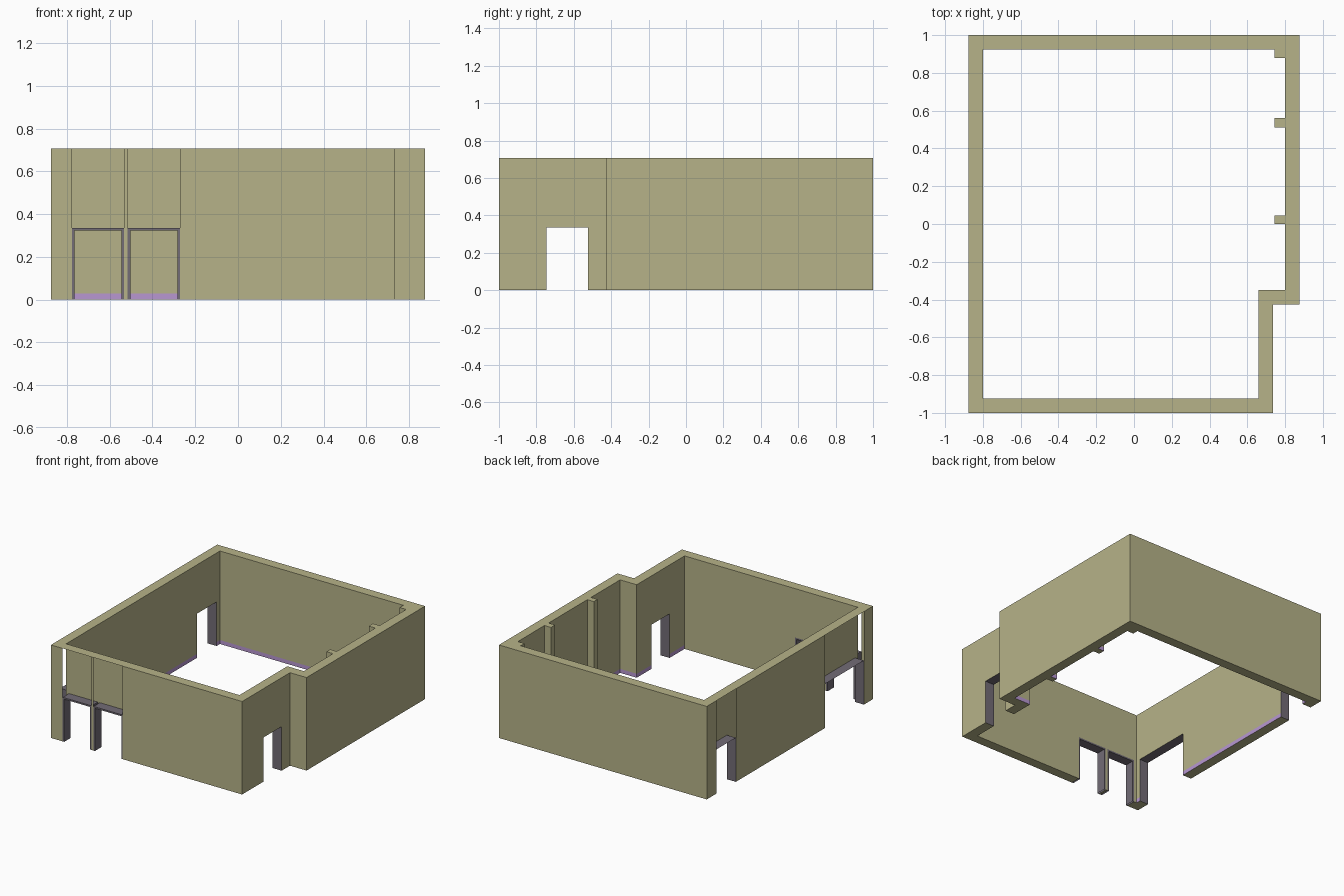
import bpy, bmesh
from mathutils import Vector

if "Cube" in bpy.data.objects:
    bpy.data.objects.remove(bpy.data.objects["Cube"])

H, DOOR, SKIRT = 0.708, 0.336, 0.03
X, XI = 0.875, 0.80
OUTER = [(-X, -1), (.735, -1), (.735, -.425), (X, -.425), (X, 1), (-X, 1)]
INNER = [(-XI, -.925), (.66, -.925), (.66, -.35), (XI, -.35)]
for y0, y1 in ((0, .045), (.51, .56), (.88, .925)):          # pilasters
    INNER += [(XI, y0), (.745, y0), (.745, y1), (XI, y1)]
INNER[-1] = (-XI, .925)                                       # last pilaster meets the back wall

# openings: axis along wall, start, end, outer plane, inner plane, open lintel, frame width
OPENINGS = [
    (0, -.776, -.533, -1, -.925, True, .012),
    (0, -.516, -.271, -1, -.925, True, .012),
    (1, -.89, -.42, -X, -XI, True, 0),
    (1, .65, .885, -X, -XI, True, 0),
    (1, -.745, -.525, .735, .66, False, 0),
]


def material(name, rgb):
    m = bpy.data.materials.new(name)
    m.diffuse_color = (*rgb, 1)
    m.use_nodes = True
    m.node_tree.nodes["Principled BSDF"].inputs["Base Color"].default_value = m.diffuse_color
    return m


def finish(bm, name, mats):
    me = bpy.data.meshes.new(name)
    bm.to_mesh(me)
    bm.free()
    for m in mats:
        me.materials.append(m)
    bpy.context.collection.objects.link(bpy.data.objects.new(name, me))


wall_mat = material("wall_paint", (.47, .45, .25))
skirt_mat = material("skirting", (.48, .31, .64))
reveal_mat = material("reveal", (.17, .15, .18))

# wall ring: side quads plus filled top and bottom
bm = bmesh.new()
caps = {0: [], H: []}
for loop, inside in ((OUTER, False), (INNER, True)):
    rings = [[bm.verts.new((x, y, z)) for x, y in loop] for z in (0, H)]
    n = len(loop)
    for i in range(n):
        j = (i + 1) % n
        f = bm.faces.new((rings[0][i], rings[0][j], rings[1][j], rings[1][i]))
        f.material_index = int(inside and i > 0)
        for ring, z in zip(rings, (0, H)):
            caps[z].append(bm.edges.get((ring[i], ring[j])))
for edges in caps.values():
    bmesh.ops.triangle_fill(bm, edges=edges, use_beauty=True)
bmesh.ops.recalc_face_normals(bm, faces=bm.faces)

# cut lines for skirting and openings
cuts = [(2, SKIRT), (2, DOOR)]
for o in OPENINGS:
    cuts += [(o[0], o[1]), (o[0], o[2])]
for axis, v in cuts:
    co, no = Vector(), Vector()
    co[axis], no[axis] = v, 1
    bmesh.ops.bisect_plane(bm, geom=bm.verts[:] + bm.edges[:] + bm.faces[:],
                           plane_co=co, plane_no=no, dist=1e-5)

# remove the openings, and the outer skin over the open lintels
dead = []
for f in bm.faces:
    c = f.calc_center_median()
    if c.z > SKIRT:
        f.material_index = 0
    for a, s, e, po, pi, hollow, _ in OPENINGS:
        d = c[1 - a]
        if s < c[a] < e and min(po, pi) - 1e-4 < d < max(po, pi) + 1e-4:
            skin = hollow and abs(d - po) < 1e-4 and c.z < H - 1e-4
            if c.z < DOOR or skin:
                dead.append(f)
                break
bmesh.ops.delete(bm, geom=dead, context='FACES')
bmesh.ops.dissolve_limit(bm, angle_limit=.01, verts=bm.verts, edges=bm.edges,
                         delimit={'MATERIAL'})
finish(bm, "walls", [wall_mat, skirt_mat])

# reveals lining each opening, with a slim frame on the front ones
bm = bmesh.new()
for a, s, e, po, pi, _, t in OPENINGS:
    def strand(inset, depth):
        pts = ((s + inset, 0), (s + inset, DOOR - inset),
               (e - inset, DOOR - inset), (e - inset, 0))
        return [bm.verts.new((u, depth, z) if a == 0 else (depth, u, z)) for u, z in pts]

    strands = [strand(0, po), strand(0, pi)]
    if t:
        strands += [strand(t, pi), strand(t, po), strands[0]]
    for p, q in zip(strands, strands[1:]):
        for i in range(3):
            bm.faces.new((p[i], p[i + 1], q[i + 1], q[i]))
bmesh.ops.recalc_face_normals(bm, faces=bm.faces)
finish(bm, "door_reveals", [reveal_mat])
